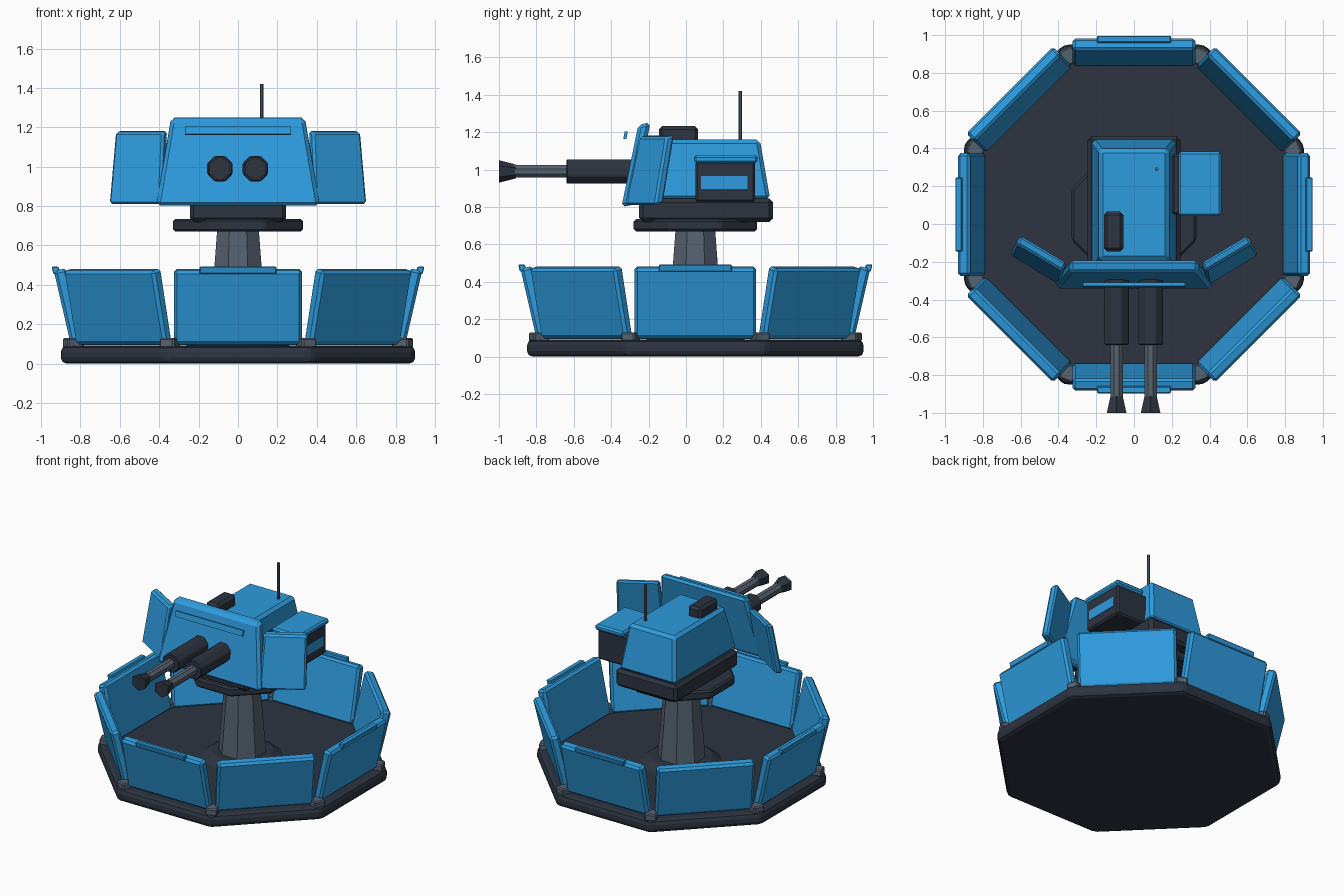
import bpy, bmesh
from math import pi, cos
from mathutils import Matrix, Vector

if "Cube" in bpy.data.objects:
    bpy.data.objects.remove(bpy.data.objects["Cube"], do_unlink=True)


def material(name, rgb):
    m = bpy.data.materials.new(name)
    m.use_nodes = True
    m.diffuse_color = (*rgb, 1)
    m.node_tree.nodes["Principled BSDF"].inputs["Base Color"].default_value = (*rgb, 1)
    return m


BLUE = material("blue_armour", (0.027, 0.33, 0.73))
DARK = material("dark_metal", (0.026, 0.034, 0.051))
GREY = material("grey_steel", (0.093, 0.122, 0.162))
CY = 0.05  # centre of the platform along y


def finish(name, bm, mat, bevel, segments=1):
    bmesh.ops.recalc_face_normals(bm, faces=bm.faces)
    mesh = bpy.data.meshes.new(name)
    bm.to_mesh(mesh)
    bm.free()
    mesh.materials.append(mat)
    ob = bpy.data.objects.new(name, mesh)
    bpy.context.collection.objects.link(ob)
    if bevel:
        mod = ob.modifiers.new("Bevel", "BEVEL")
        mod.width = bevel
        mod.segments = segments
        mod.limit_method = "ANGLE"
        mod.angle_limit = 0.6
    return ob


def hexa(name, mat, quad_a, quad_b, bevel=0.015, matrix=None):
    """Six-sided solid between two matching quads."""
    bm = bmesh.new()
    a = [bm.verts.new(p) for p in quad_a]
    b = [bm.verts.new(p) for p in quad_b]
    bm.faces.new(a)
    bm.faces.new(b)
    for i in range(4):
        j = (i + 1) % 4
        bm.faces.new((a[i], a[j], b[j], b[i]))
    if matrix:
        bm.transform(matrix)
    return finish(name, bm, mat, bevel)


def rect(x0, x1, y0, y1, z):
    return [(x0, y0, z), (x1, y0, z), (x1, y1, z), (x0, y1, z)]


def box(name, mat, x, y, z, bevel=0.015, matrix=None):
    return hexa(name, mat, rect(*x, *y, z[0]), rect(*x, *y, z[1]), bevel, matrix)


def plate(name, mat, quad, back, bevel=0.015):
    return hexa(name, mat, quad, [Vector(p) + Vector(back) for p in quad], bevel)


def column(name, mat, a0, a1, z0, z1, x=0, y=CY, sides=8, bevel=0.0, segments=1):
    """Upright prism or cone with flats facing the axes; a0 and a1 are apothems."""
    k = cos(pi / sides)
    bm = bmesh.new()
    bmesh.ops.create_cone(bm, cap_ends=True, segments=sides, radius1=a0 / k,
                          radius2=a1 / k, depth=z1 - z0,
                          matrix=Matrix.Translation((x, y, (z0 + z1) / 2))
                          @ Matrix.Rotation(pi / sides, 4, "Z"))
    return finish(name, bm, mat, bevel, segments)


def tube(name, mat, x, r0, r1, y0, y1, sides, turn, bevel=0.0):
    """Tapered rod pointing forward, from y0 (rear) to y1 (tip)."""
    bm = bmesh.new()
    bmesh.ops.create_cone(bm, cap_ends=True, segments=sides, radius1=r0, radius2=r1,
                          depth=y0 - y1,
                          matrix=Matrix.Translation((x, (y0 + y1) / 2, 0.99))
                          @ Matrix.Rotation(pi / 2, 4, "X") @ Matrix.Rotation(turn, 4, "Z"))
    return finish(name, bm, mat, bevel)


# Platform, pedestal and swivel ring
column("platform", DARK, 0.9, 0.9, 0, 0.09, bevel=0.03, segments=2)
column("pedestal_flange", DARK, 0.27, 0.2, 0.085, 0.13, sides=16)
column("pedestal", GREY, 0.15, 0.105, 0.09, 0.69)
column("swivel_ring", DARK, 0.33, 0.33, 0.67, 0.735, bevel=0.012)

# Ring of outward-leaning wall panels with corner posts
for i in range(8):
    place = Matrix.Translation((0, CY, 0)) @ Matrix.Rotation(i * pi / 4, 4, "Z")
    hexa(f"wall_panel_{i}", BLUE,
         [(0.785, -0.325, 0.09), (0.85, -0.325, 0.1), (0.85, 0.325, 0.1), (0.785, 0.325, 0.09)],
         [(0.87, -0.325, 0.485), (0.935, -0.325, 0.47), (0.935, 0.325, 0.47), (0.87, 0.325, 0.485)],
         0.015, place)
    if i % 2 == 0:
        hexa(f"panel_cap_{i}", BLUE, rect(0.9, 0.938, -0.195, 0.195, 0.455),
             rect(0.912, 0.947, -0.195, 0.195, 0.492), 0.004, place)
    corner = place @ Matrix.Rotation(pi / 8, 4, "Z")
    box(f"corner_post_{i}", GREY, (0.86, 0.95), (-0.04, 0.04), (0.08, 0.13), 0.008, corner)

# Turret body
box("turret_base", DARK, (-0.245, 0.245), (-0.25, 0.465), (0.72, 0.845), 0.02)
hexa("turret_body", BLUE, rect(-0.225, 0.225, -0.27, 0.45, 0.84),
     rect(-0.185, 0.185, -0.19, 0.395, 1.16), 0.02)
box("roof_sight", DARK, (-0.16, -0.055), (-0.145, 0.065), (1.14, 1.232), 0.018)
column("antenna", GREY, 0.009, 0.009, 1.14, 1.42, x=0.12, y=0.29)

# Front shield with its raised visor strip
plate("front_shield", BLUE,
      [(-0.415, -0.345, 0.80), (0.415, -0.345, 0.80), (0.34, -0.255, 1.24), (-0.34, -0.255, 1.24)],
      (0, 0.065, 0.012), 0.018)
plate("visor_strip", BLUE,
      [(-0.27, -0.335, 1.165), (0.27, -0.335, 1.165), (0.27, -0.327, 1.205), (-0.27, -0.327, 1.205)],
      (0, 0.016, -0.003), 0)

# Swept-back side shields
for side, s in (("left", 1), ("right", -1)):
    plate(f"{side}_side_shield", BLUE,
          [(s * 0.395, -0.325, 0.81), (s * 0.657, -0.165, 0.81),
           (s * 0.625, -0.105, 1.175), (s * 0.38, -0.25, 1.175)],
          (s * -0.025, 0.045, 0.008), 0.012)

# Ammunition box on the left side
box("ammo_box", DARK, (0.2, 0.45), (0.05, 0.37), (0.825, 1.045), 0.012)
box("ammo_box_lid", BLUE, (0.235, 0.462), (0.042, 0.383), (1.035, 1.077), 0.012)
box("ammo_box_label", BLUE, (0.446, 0.454), (0.08, 0.33), (0.895, 0.965), 0)

# Twin guns
for side, x in (("left", 0.088), ("right", -0.092)):
    tube(f"{side}_gun_sleeve", DARK, x, 0.07, 0.07, -0.24, -0.64, 8, pi / 8, 0.006)
    tube(f"{side}_gun_barrel", GREY, x, 0.036, 0.036, -0.6, -0.93, 8, pi / 8)
    tube(f"{side}_muzzle", DARK, x, 0.037, 0.06, -0.91, -1.0, 6, 0)
